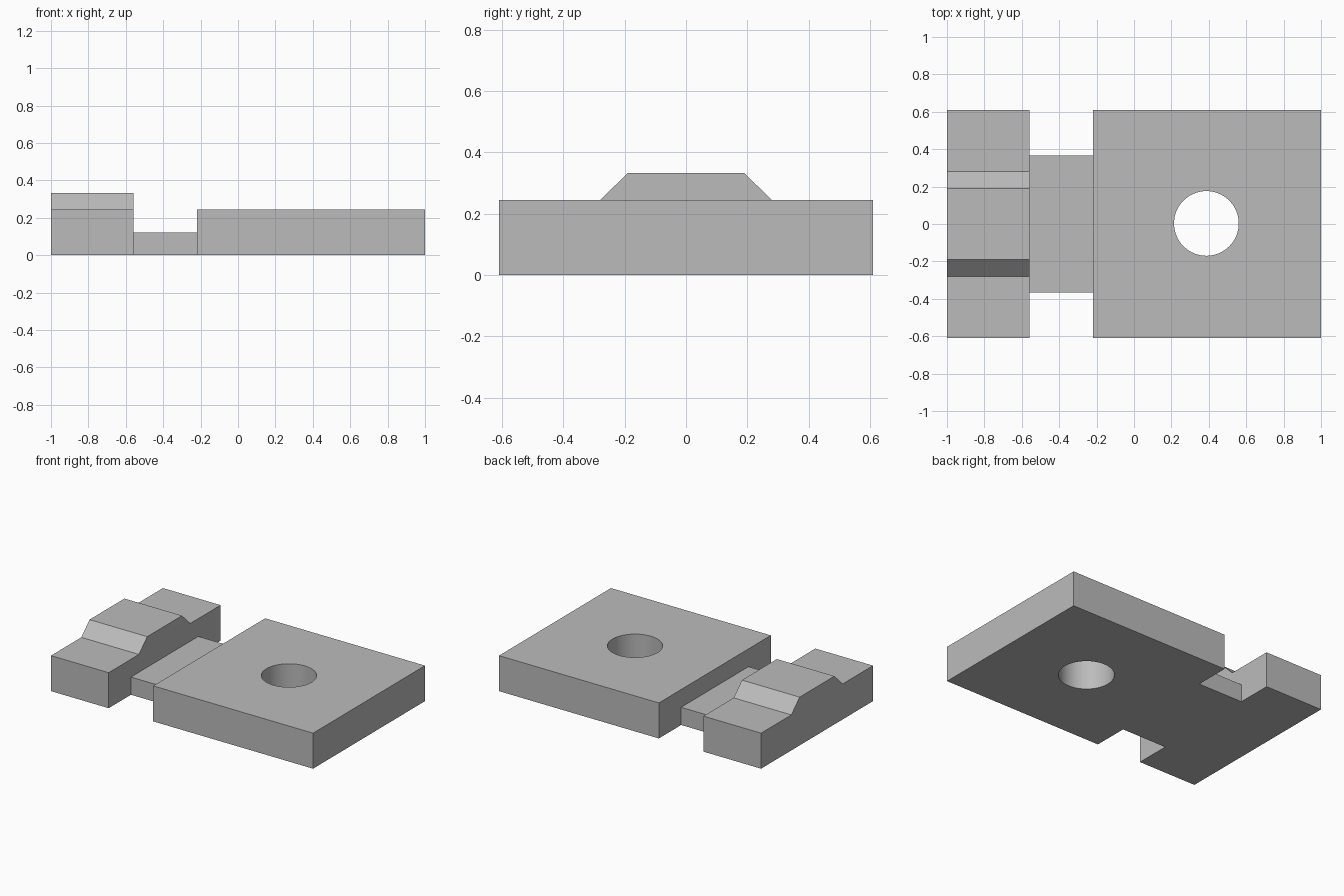
import bpy
import bmesh
import math
from mathutils import Vector

cube = bpy.data.objects.get("Cube")
if cube:
    bpy.data.objects.remove(cube, do_unlink=True)

WIDTH, HEIGHT = 0.61, 0.245      # half depth in y, slab thickness
NECK_X, PLATE_X = -0.56, -0.22   # where the neck starts and ends

grey = bpy.data.materials.new("plain_grey")
grey.use_nodes = True
colour = (0.5, 0.5, 0.5, 1)
grey.diffuse_color = colour
grey.node_tree.nodes["Principled BSDF"].inputs["Base Color"].default_value = colour


def prism(name, profile, x0, x1):
    """Extrude a closed (y, z) profile along x."""
    bm = bmesh.new()
    face = bm.faces.new([bm.verts.new((x0, y, z)) for y, z in profile])
    grown = bmesh.ops.extrude_face_region(bm, geom=[face])
    verts = [v for v in grown["geom"] if isinstance(v, bmesh.types.BMVert)]
    bmesh.ops.translate(bm, verts=verts, vec=Vector((x1 - x0, 0, 0)))
    bmesh.ops.recalc_face_normals(bm, faces=bm.faces)
    mesh = bpy.data.meshes.new(name)
    bm.to_mesh(mesh)
    bm.free()
    mesh.materials.append(grey)
    obj = bpy.data.objects.new(name, mesh)
    bpy.context.collection.objects.link(obj)
    return obj


def mirrored(half):
    """Complete a right-hand half profile, listed bottom to top."""
    return half + [(-y, z) for y, z in reversed(half)]


# Clamp end with its raised, sloped ridge
prism("ridged_end", mirrored([(WIDTH, 0), (WIDTH, HEIGHT), (0.28, HEIGHT), (0.19, 0.333)]), -1, NECK_X)

# Thin neck joining the two slabs
prism("neck", mirrored([(0.367, 0), (0.367, 0.122)]), NECK_X, PLATE_X)

# Large plate
plate = prism("plate", mirrored([(WIDTH, 0), (WIDTH, HEIGHT)]), PLATE_X, 1)

# Round through hole
bpy.ops.mesh.primitive_cylinder_add(vertices=64, radius=0.173, depth=1, location=(0.387, 0.003, HEIGHT / 2))
cutter = bpy.context.object
cutter.name = "hole_cutter"
cutter.data.materials.append(grey)
cut = plate.modifiers.new("hole", "BOOLEAN")
cut.object = cutter
cut.solver = "EXACT"

# Apply the cut, drop the cutter and smooth the bore
bpy.ops.object.select_all(action="DESELECT")
plate.select_set(True)
bpy.context.view_layer.objects.active = plate
bpy.ops.object.modifier_apply(modifier=cut.name)
bpy.data.objects.remove(cutter, do_unlink=True)
bpy.ops.object.shade_smooth_by_angle(angle=math.radians(30))
